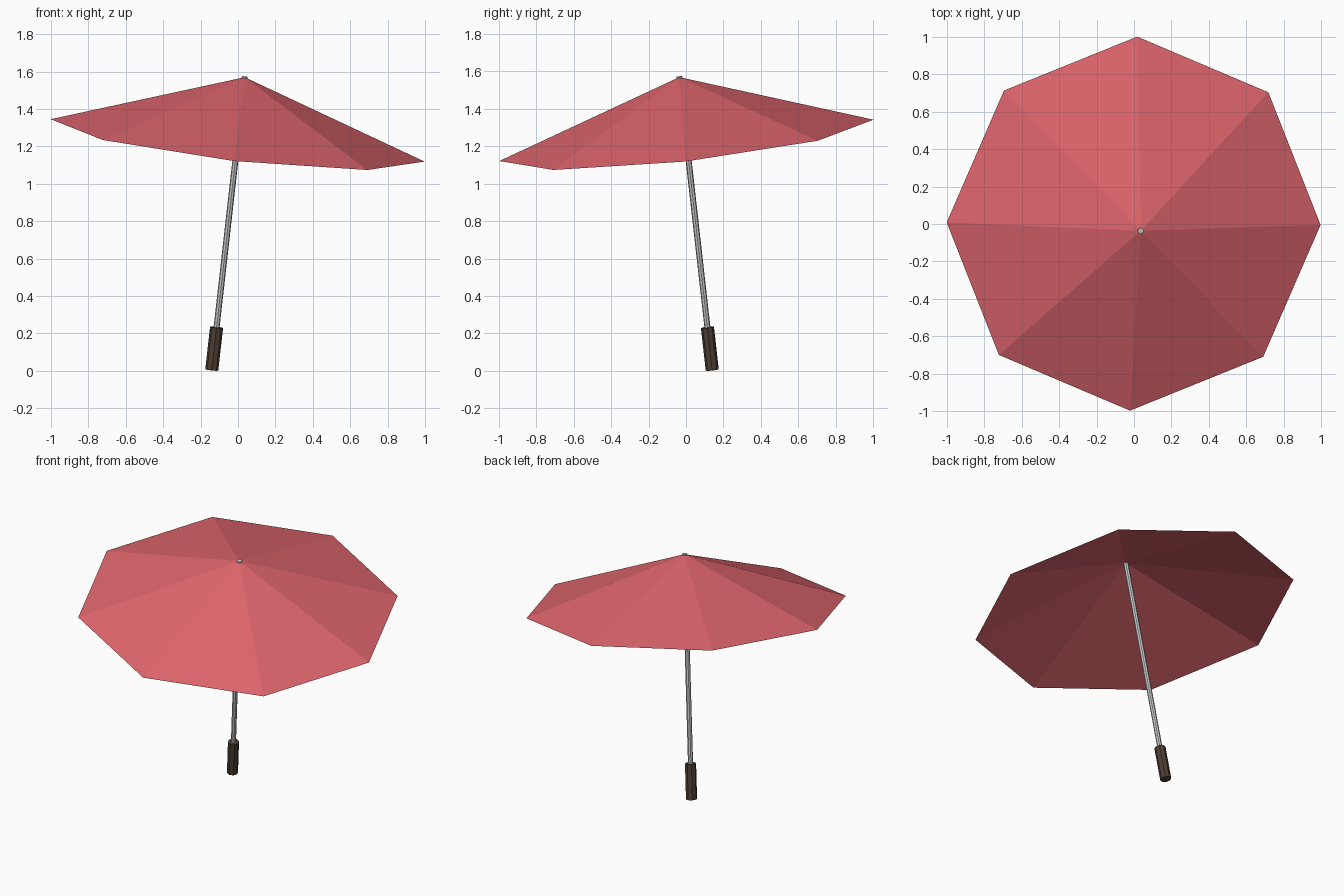
import bpy
from math import radians
from mathutils import Matrix, Vector

if "Cube" in bpy.data.objects:
    bpy.data.objects.remove(bpy.data.objects["Cube"])

# Tilted axis shared by every part; its origin is the centre of the canopy rim
TILT = (Matrix.Translation((-0.002, 0.002, 1.232))
        @ Matrix.Rotation(radians(9.05), 4, Vector((1, 1, 0)))
        @ Matrix.Rotation(radians(-0.75), 4, 'Z'))


def material(name, color):
    mat = bpy.data.materials.new(name)
    mat.diffuse_color = (*color, 1)
    mat.use_nodes = True
    mat.node_tree.nodes["Principled BSDF"].inputs["Base Color"].default_value = mat.diffuse_color
    return mat


def tapered(name, r_bottom, r_top, z0, z1, sides, fill='NGON', mat=None):
    """Flat-faced cylinder or cone from z0 to z1 along the tilted axis."""
    bpy.ops.mesh.primitive_cone_add(vertices=sides, radius1=r_bottom, radius2=r_top,
                                    depth=z1 - z0, end_fill_type=fill)
    obj = bpy.context.object
    obj.name = name
    obj.data.transform(Matrix.Translation((0, 0, (z0 + z1) / 2)))
    obj.data.transform(TILT)
    if mat:
        obj.data.materials.append(mat)
    return obj


red = material("canopy_red", (0.72, 0.13, 0.15))
brown = material("handle_brown", (0.075, 0.05, 0.035))

# Eight-panel canopy, a thin open cone
tapered("canopy", 1.006, 0, 0, 0.342, 8, 'NOTHING', red)
# Shaft, just poking through the apex
tapered("shaft", 0.016, 0.016, -1.1, 0.345, 8)
# Grip
tapered("handle", 0.035, 0.035, -1.242, -1.012, 8, mat=brown)
